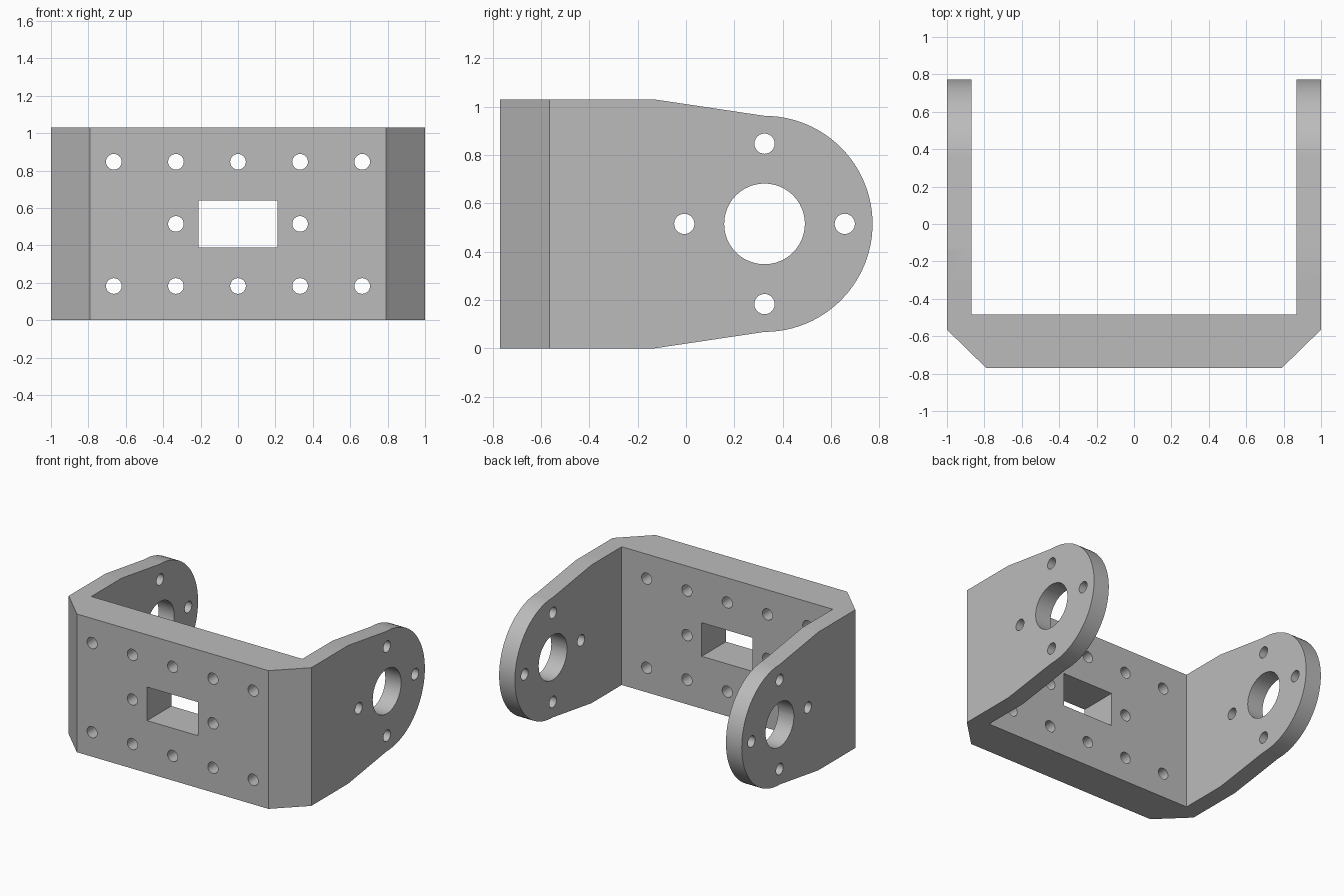
import bpy, bmesh
from math import cos, sin, pi, radians
from mathutils import Vector

cube = bpy.data.objects.get("Cube")
if cube:
    bpy.data.objects.remove(cube, do_unlink=True)

H = 1.03            # bracket height
MID = H / 2
PIVOT_Y = 0.325     # centre of the rounded arm ends
PITCH = 0.332       # hole spacing
HOLE_R = 0.042

metal = bpy.data.materials.new("grey_metal")
metal.use_nodes = True
GREY = (0.5, 0.5, 0.5, 1)
metal.diffuse_color = GREY
metal.node_tree.nodes["Principled BSDF"].inputs["Base Color"].default_value = GREY


def add_prism(bm, points, offset):
    """Closed solid: a flat outline swept along an offset."""
    face = bm.faces.new([bm.verts.new(p) for p in points])
    swept = bmesh.ops.extrude_face_region(bm, geom=[face], use_keep_orig=True)
    verts = [g for g in swept["geom"] if isinstance(g, bmesh.types.BMVert)]
    bmesh.ops.translate(bm, verts=verts, vec=Vector(offset))


def circle(cx, cy, r, n):
    return [(cx + r * cos(2 * pi * i / n), cy + r * sin(2 * pi * i / n)) for i in range(n)]


def make_object(name, bm):
    bmesh.ops.recalc_face_normals(bm, faces=bm.faces[:])
    mesh = bpy.data.meshes.new(name)
    bm.to_mesh(mesh)
    bm.free()
    mesh.materials.append(metal)
    ob = bpy.data.objects.new(name, mesh)
    bpy.context.collection.objects.link(ob)
    return ob


def apply_boolean(target, tool, operation):
    tool.hide_render = True
    mod = target.modifiers.new(tool.name, "BOOLEAN")
    mod.operation = operation
    mod.solver = "EXACT"
    mod.object = tool
    bpy.ops.object.select_all(action="DESELECT")
    bpy.context.view_layer.objects.active = target
    target.select_set(True)
    bpy.ops.object.modifier_apply(modifier=mod.name)
    bpy.data.objects.remove(tool, do_unlink=True)


# U-shaped bracket with chamfered front corners
half = [(0.79, -0.77), (1, -0.565), (1, 0.8), (0.87, 0.8), (0.87, -0.485)]
outline = half + [(-x, y) for x, y in reversed(half)]
bm = bmesh.new()
add_prism(bm, [(x, y, 0) for x, y in outline], (0, 0, H))
bracket = make_object("u_bracket", bm)

# Side silhouette: tapered arms with round ends
R = 0.447
arc = [(PIVOT_Y + R * cos(a), MID + R * sin(a))
       for a in (radians(-90 + 180 * i / 48) for i in range(49))]
side = [(-1, -0.1), (-0.3, -0.1), (-0.3, 0), (-0.13, 0)] + arc
side += [(-0.13, H), (-0.3, H), (-0.3, H + 0.1), (-1, H + 0.1)]
bm = bmesh.new()
add_prism(bm, [(-1.2, y, z) for y, z in side], (2.4, 0, 0))
apply_boolean(bracket, make_object("arm_silhouette", bm), "INTERSECT")

# Bearing bore and four screw holes through both arms
bm = bmesh.new()
bores = [circle(PIVOT_Y, MID, 0.167, 48)]
for dy, dz in ((1, 0), (-1, 0), (0, 1), (0, -1)):
    bores.append(circle(PIVOT_Y + dy * PITCH, MID + dz * PITCH, HOLE_R, 24))
for ring in bores:
    add_prism(bm, [(-1.2, y, z) for y, z in ring], (2.4, 0, 0))
apply_boolean(bracket, make_object("arm_holes", bm), "DIFFERENCE")

# Window and screw hole grid through the front plate
bm = bmesh.new()
cuts = [[(-0.21, 0.39), (0.21, 0.39), (0.21, 0.64), (-0.21, 0.64)]]
for row in (-1, 0, 1):
    for col in (-2, -1, 0, 1, 2):
        if row or abs(col) == 1:
            cuts.append(circle(col * PITCH, MID + row * PITCH, HOLE_R, 24))
for ring in cuts:
    add_prism(bm, [(x, -0.9, z) for x, z in ring], (0, 0.6, 0))
apply_boolean(bracket, make_object("plate_holes", bm), "DIFFERENCE")

# Smooth the curved walls, keep the edges sharp
bpy.ops.object.shade_smooth_by_angle(angle=radians(20))
